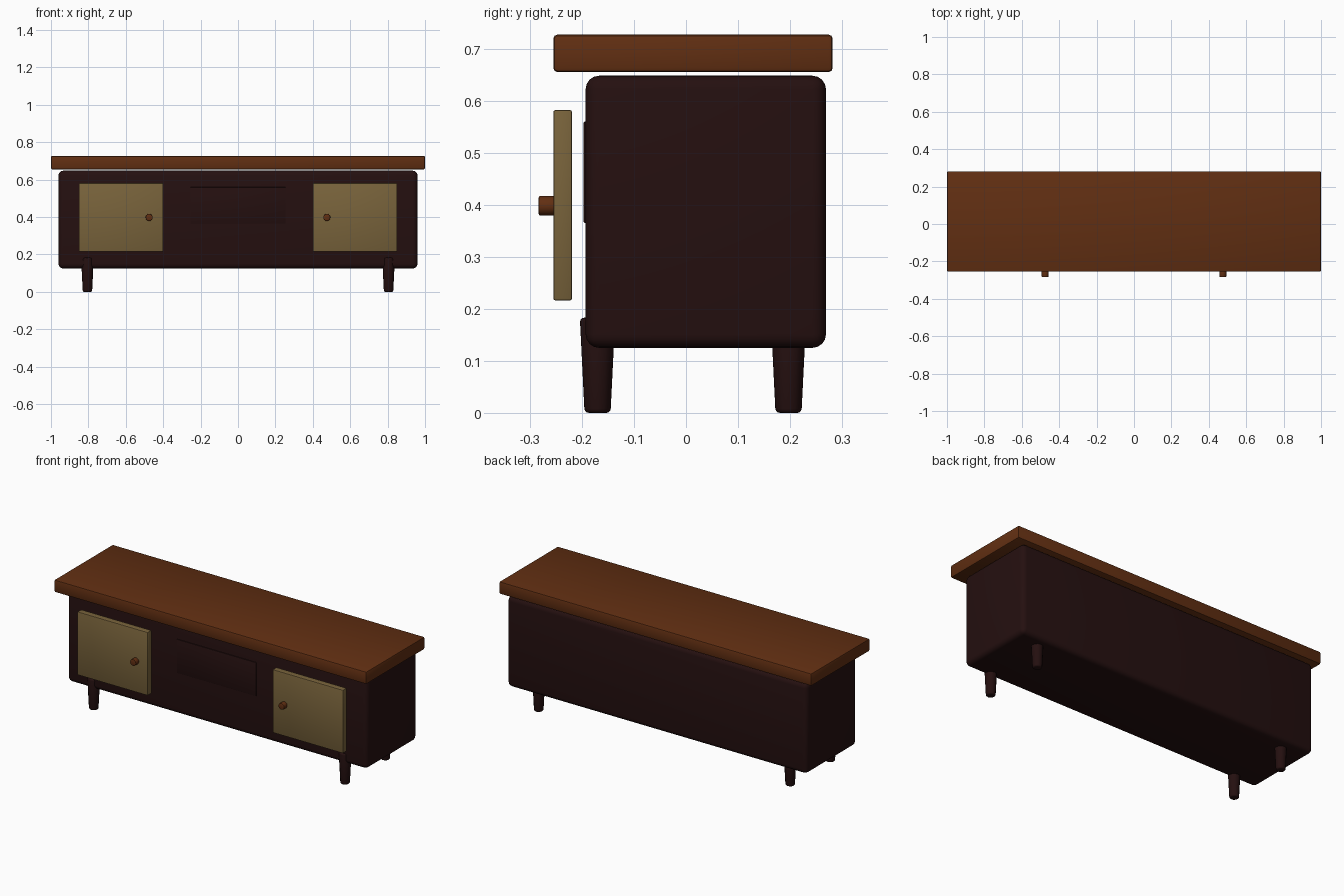
import bpy, math

if "Cube" in bpy.data.objects:
    bpy.data.objects.remove(bpy.data.objects["Cube"])

def material(name, rgb):
    m = bpy.data.materials.new(name)
    m.diffuse_color = (*rgb, 1)
    m.use_nodes = True
    m.node_tree.nodes["Principled BSDF"].inputs["Base Color"].default_value = m.diffuse_color
    return m

top_wood = material("warm_brown_wood", (0.12, 0.028, 0.006))
dark_wood = material("dark_wood", (0.018, 0.005, 0.005))
door_paint = material("tan_door", (0.19, 0.125, 0.044))

def finish(name, mat, bevel, segments):
    o = bpy.context.object
    o.name = name
    o.data.materials.append(mat)
    b = o.modifiers.new("bevel", 'BEVEL')
    b.width, b.segments = bevel, segments
    b.limit_method, b.angle_limit = 'ANGLE', math.radians(50)
    bpy.ops.object.modifier_apply(modifier="bevel")
    bpy.ops.object.shade_smooth_by_angle(angle=math.radians(35))
    return o

def box(name, lo, hi, mat, bevel, segments=2):
    bpy.ops.mesh.primitive_cube_add(size=1, location=[(a + b) / 2 for a, b in zip(lo, hi)])
    bpy.context.object.scale = [b - a for a, b in zip(lo, hi)]
    bpy.ops.object.transform_apply(location=False, rotation=False, scale=True)
    return finish(name, mat, bevel, segments)

# Table top and cabinet
box("table_top", (-1, -0.255, 0.655), (1, 0.282, 0.727), top_wood, 0.008)
box("cabinet_body", (-0.96, -0.193, 0.125), (0.96, 0.269, 0.648), dark_wood, 0.026, 4)

# Centre drawer front, barely proud of the cabinet
box("drawer_front", (-0.255, -0.197, 0.365), (0.255, -0.17, 0.56), dark_wood, 0.003)

for side, s in (("left", -1), ("right", 1)):
    # Doors and knobs
    xs = sorted((s * 0.40, s * 0.85))
    box(side + "_door", (xs[0], -0.255, 0.216), (xs[1], -0.219, 0.582), door_paint, 0.004)
    bpy.ops.mesh.primitive_cylinder_add(vertices=16, radius=0.019, depth=0.04,
                                        location=(s * 0.475, -0.263, 0.398),
                                        rotation=(math.pi / 2, 0, 0))
    finish(side + "_knob", top_wood, 0.003, 2)
    # Tapered legs
    for end, y in (("front", -0.170), ("back", 0.197)):
        bpy.ops.mesh.primitive_cone_add(vertices=12, radius1=0.025, radius2=0.034, depth=0.183,
                                        location=(s * 0.805, y, 0.0915))
        finish(f"{end}_{side}_leg", dark_wood, 0.008, 3)
